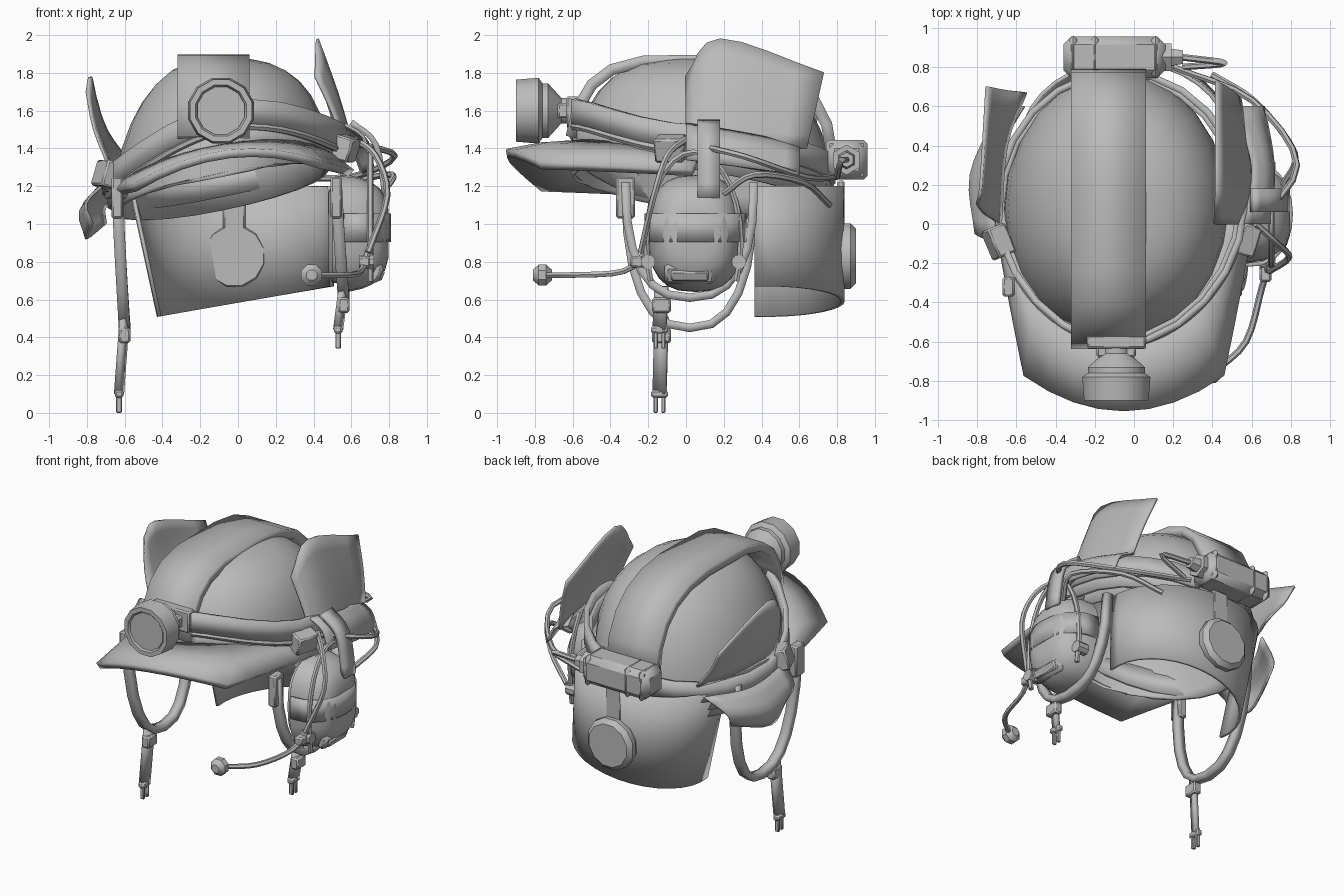
import bpy, bmesh, math
from math import sin, cos, pi
from mathutils import Vector

if "Cube" in bpy.data.objects:
    bpy.data.objects.remove(bpy.data.objects["Cube"])

COLOUR = (.5, .5, .5, 1)
grey = bpy.data.materials.new("plain_grey")
grey.use_nodes = True
grey.diffuse_color = COLOUR
grey.node_tree.nodes["Principled BSDF"].inputs["Base Color"].default_value = COLOUR

ACROSS, ALONG, UP = Vector((1, 0, 0)), Vector((0, 1, 0)), Vector((0, 0, 1))


def finish(ob, angle=35):
    ob.data.materials.clear()
    ob.data.materials.append(grey)
    bpy.ops.object.select_all(action='DESELECT')
    ob.select_set(True)
    bpy.context.view_layer.objects.active = ob
    bpy.ops.object.shade_smooth_by_angle(angle=math.radians(angle))
    return ob


def grid(name, rows, thick=0, wrap=False, caps=False, angle=35):
    """Skin a list of equally long point rows."""
    bm = bmesh.new()
    verts = [[bm.verts.new(point) for point in row] for row in rows]
    count = len(rows[0])
    for lower, upper in zip(verts, verts[1:]):
        for i in range(count if wrap else count - 1):
            j = (i + 1) % count
            bm.faces.new((lower[i], lower[j], upper[j], upper[i]))
    if caps:
        bm.faces.new(verts[0])
        bm.faces.new(verts[-1])
    bmesh.ops.remove_doubles(bm, verts=bm.verts, dist=.0001)
    bmesh.ops.recalc_face_normals(bm, faces=bm.faces)
    mesh = bpy.data.meshes.new(name)
    bm.to_mesh(mesh)
    bm.free()
    ob = bpy.data.objects.new(name, mesh)
    bpy.context.collection.objects.link(ob)
    finish(ob, angle)
    if thick:
        solid = ob.modifiers.new("thickness", 'SOLIDIFY')
        solid.thickness, solid.offset = thick, 0
    return ob


def spline(points, steps=4):
    """Smooth path through a few points."""
    p = [Vector(q) for q in points]
    p = [2 * p[0] - p[1]] + p + [2 * p[-1] - p[-2]]
    path = []
    for before, start, end, after in zip(p, p[1:], p[2:], p[3:]):
        leave, arrive = (end - before) / 2, (after - start) / 2
        for k in range(steps):
            t = k / steps
            ease = t * t * (3 - 2 * t)
            path.append(start.lerp(end, ease) + leave * t * (1 - t) ** 2 - arrive * t * t * (1 - t))
    return path + [p[-2]]


def ribbon(name, path, width, thick, side=UP):
    half = side.normalized() * width / 2
    return grid(name, [[Vector(p) - half for p in path], [Vector(p) + half for p in path]], thick)


def tube(name, path, radius=.017):
    curve = bpy.data.curves.new(name, 'CURVE')
    curve.dimensions = '3D'
    curve.bevel_depth, curve.bevel_resolution, curve.use_fill_caps = radius, 1, True
    line = curve.splines.new('POLY')
    line.points.add(len(path) - 1)
    for knot, p in zip(line.points, path):
        knot.co = (*p, 1)
    ob = bpy.data.objects.new(name, curve)
    bpy.context.collection.objects.link(ob)
    bpy.ops.object.select_all(action='DESELECT')
    ob.select_set(True)
    bpy.context.view_layer.objects.active = ob
    bpy.ops.object.convert(target='MESH')
    return finish(bpy.context.object, 50)


def box(name, location, size, bevel=.01, tilt=0, turn=0):
    bpy.ops.mesh.primitive_cube_add(size=1, location=location, rotation=(0, tilt, turn))
    ob = bpy.context.object
    ob.name = name
    ob.scale = size
    bpy.ops.object.transform_apply(location=False, rotation=False, scale=True)
    edge = ob.modifiers.new("bevel", 'BEVEL')
    edge.width, edge.segments = bevel, 1
    return finish(ob)


def turned(name, centre, axis, profile, sides=12):
    """Lathe a (position, radius) profile about an axis."""
    across = ALONG if axis == ACROSS else ACROSS
    angles = [2 * pi * (i + .5) / sides for i in range(sides)]
    rows = [[Vector(centre) + axis * d + (across * cos(a) + UP * sin(a)) * r for a in angles]
            for d, r in profile]
    return grid(name, rows, wrap=True, caps=True)


def arc(start, end, steps):
    return [math.radians(start + (end - start) * i / steps) for i in range(steps + 1)]


def power(value, exponent):
    return math.copysign(abs(value) ** exponent, value)


def crown_point(around, height):
    """Point on the crown, fuller in front and lower on the right of its rim."""
    spread = power(cos(height), .8 - .2 * max(0, -sin(around)))
    x, y = .56 * spread * cos(around), .68 * spread * sin(around)
    return Vector((x - .09, y + .08, 1.2 + .67 * sin(height) + .2 * x * cos(height)))


# cap crown, open underneath, with a raised centre panel
full_turn = arc(0, 345, 23)
rim = [crown_point(a, 0) - UP * (.03 + .1 * sin(a)) for a in full_turn]
crown = [[crown_point(a, h) for a in full_turn] for h in arc(5, 90, 8)]
grid("crown", [rim] + crown, .02, wrap=True, angle=45)
ridge = [Vector((-.13, .08 - .7 * power(cos(a), .5 if cos(a) > 0 else .75), 1.2 + .67 * power(sin(a), .7)))
         for a in arc(15, 175, 10)]
ribbon("crown_ridge", ridge, .38, .06, ACROSS)

# arched brim with a curved front and straight tapering sides
inner, outer = [], []
for i in range(-8, 9):
    front = max(-1, min(1, i / 4))
    back = max(0, abs(i) / 4 - 1)
    a = i * pi / 16
    inner.append(Vector((.56 * sin(a) - .09, .08 - .66 * cos(a), 1.24 + .1 * sin(a) + .16 * cos(a))))
    outer.append(Vector((front * (.5 + .15 * back) - .05, .18 * front ** 2 + .8 * back - .95,
                         1.37 - .12 * front ** 2 - .04 * back + .06 * front)))
middle = [p.lerp(q, .5) + UP * .015 for p, q in zip(inner, outer)]
grid("brim", [inner, middle, outer], .045)


# sweatband and lamp strap, both following the crown
def band_path(start, end, rise, base, grow=1.05):
    path = []
    for a in arc(start, end, 24):
        c, s = cos(a), sin(a)
        straight = 1.1 if s < 0 else 1
        path.append(Vector((.6 * grow * power(c, straight) - .07, .66 * grow * power(s, straight) + .08,
                            base + .12 * c + rise * max(0, -s) ** 2 - .06 * max(0, s))))
    return path


ribbon("sweatband", band_path(0, 360, .15, 1.28, 1.01), .15, .03)
ribbon("lamp_strap", band_path(0, 360, .24, 1.34), .13, .035)
tube("left_strap_edge", [p - UP * .08 for p in band_path(280, 350, .24, 1.34)], .02)
tube("right_strap_edge", [p - UP * .08 for p in band_path(190, 260, .24, 1.34)], .02)
box("left_strap_clip", (.57, -.08, 1.4), (.1, .16, .13), tilt=.3, turn=-.3)
box("right_strap_clip", (-.69, -.09, 1.26), (.1, .16, .14), tilt=.3, turn=.4)

# head lamp
lamp = Vector((-.09, -.9, 1.6))
turned("lamp_head", lamp, ALONG, ((.02, .13), (0, .14), (0, .17), (.12, .18), (.14, .15),
                                  (.17, .15), (.24, .07), (.32, .07)))
turned("lamp_lens", lamp, ALONG, ((.01, .13), (.03, .13)))
box("lamp_bracket", lamp + ALONG * .3, (.3, .07, .15))
box("lamp_hinge", lamp + ALONG * .26, (.2, .08, .08))
box("lamp_top_bar", lamp + ALONG * .36 + UP * .06, (.3, .04, .04))

# rear battery pack with ribs, plug and cable
pack = Vector((-.1, .85, 1.34))
box("battery_pack", pack, (.52, .21, .2), .04)
for offset in (-.21, -.1, .21):
    box("battery_rib", pack + ACROSS * offset, (.04, .22, .21), .04)
turned("battery_plug", pack + ACROSS * .24, ACROSS, ((0, .08), (.05, .08), (.05, .05), (.11, .04)), 6)
tube("battery_cable", spline([pack + ACROSS * .34, (.46, .82, 1.33), (.25, .8, 1.25)]))

# neck guard shell with a round rear vent
guard = []
for drop in (0, .5, 1):
    row = []
    for a in arc(-8, 188, 18):
        c, s = cos(a), sin(a)
        bottom = .59 + .08 * c
        row.append((.53 * c - .04 + drop * (.08 - .07 * c), .42 + .41 * s, 1.2 + (bottom - 1.2) * drop))
    guard.append(row)
grid("neck_guard", guard, .02)
turned("rear_vent", (-.02, .8, .83), ALONG, ((0, .16), (.04, .18), (.07, .18), (.1, .15)))
box("vent_hanger", (-.02, .82, 1.1), (.12, .04, .26))


# raised cloth flaps and hanging corners
def cloth(name, bulge, bottom, top):
    low, high = spline(bottom), spline(top)
    middle = [p.lerp(q, .5) + Vector(bulge) for p, q in zip(low, high)]
    columns = [spline(column, 3) for column in zip(low, middle, high)]
    return grid(name, columns, .016, angle=50)


cloth("left_flap", (.01, 0, 0),
      [(.57, 0, 1.4), (.61, .2, 1.4), (.54, .64, 1.4)],
      [(.41, 0, 1.78), (.42, .18, 1.98), (.42, .73, 1.8)])
cloth("right_flap", (-.02, 0, 0),
      [(-.68, 0, 1.3), (-.65, .4, 1.3), (-.55, .67, 1.3)],
      [(-.8, .1, 1.7), (-.78, .2, 1.78), (-.75, .7, 1.6)])
cloth("left_cloth_corner", (.03, 0, .03),
      [(.7, 0, 1.34), (.71, .3, 1.3), (.66, .6, 1.26)],
      [(.56, 0, 1.53), (.6, .3, 1.48), (.5, .6, 1.42)])
cloth("right_cloth_corner", (-.07, 0, 0),
      [(-.77, 0, 1), (-.8, .2, .92), (-.7, .5, 1)],
      [(-.7, -.1, 1.22), (-.72, .3, 1.2), (-.56, .6, 1.2)])


# ear cup on the left side, built from rounded outlines
def outline(x, scale):
    return [(x, .05 + .25 * scale * power(cos(a), .75), .95 + .31 * scale * power(sin(a), .75))
            for a in full_turn]


shell = [outline(.54 + .26 * sin(a), power(cos(a), .5)) for a in arc(0, 80, 6)]
grid("ear_cup", shell, wrap=True, caps=True, angle=45)
grid("ear_cushion", [outline(.48, .7), outline(.5, .85), outline(.55, .85)], wrap=True, caps=True)
ribbon("cup_band", [(.56 + .24 * power(sin(a), .7), .05 + .26 * cos(a), .98) for a in arc(0, 180, 12)],
       .15, .02)
box("cup_slot_frame", (.73, .02, .74), (.06, .27, .11), .02, tilt=.4)
box("cup_slot", (.75, .02, .73), (.04, .2, .06), tilt=.4)
ribbon("cup_hanger", spline([(.6, .12, 1.54), (.73, .12, 1.42), (.78, .12, 1.14)]), .12, .03, ALONG)

# ear cup wire yoke and cables
tube("cup_yoke", [(.7, .04 + .25 * cos(a), .9 + .48 * sin(a)) for a in arc(-25, 205, 18)])
for y in (-.2, .28):
    turned("yoke_joint", (.68, y, .8), ACROSS, ((-.04, .04), (.04, .04)), 8)
tube("upper_cable", spline([(.62, 0, 1.43), (.83, .3, 1.36), (.6, .63, 1.25), (.2, .8, 1.25)]))
tube("lower_cable", spline([(.76, .2, 1.16), (.82, .36, 1.26), (.62, .62, 1.22), (.4, .76, 1.1)]))
tube("mic_cable", spline([(.69, -.24, .85), (.79, -.17, 1.15), (.73, -.1, 1.36), (.62, 0, 1.45)]))

# microphone boom
tube("mic_boom", spline([(.69, -.2, .86), (.65, -.33, .75), (.57, -.6, .73), (.4, -.76, .73)]))
box("boom_joint", (.67, -.25, .8), (.06, .09, .06))
turned("microphone", (.39, -.76, .73), ALONG, ((-.05, .03), (-.02, .06), (.02, .06), (.05, .03)), 8)


# chin straps with dangling ends and buckles
def chin_strap(side, x, low, tail):
    loop = [(x + .04 * abs(sin(a)), .02 + .34 * power(cos(a), .8), 1.22 - (1.22 - low) * power(-sin(a), .8))
            for a in arc(180, 360, 12)]
    ribbon(side + "_chin_loop", loop, .06, .045, ACROSS)
    box(side + "_loop_slider", (x, -.32, 1.14), (.06, .1, .22))
    top, end = Vector((x + .04, -.13, low + .06)), Vector((x + .01, -.14, tail + .1))
    ribbon(side + "_strap_tail", [top, end], .07, .03, ALONG + ACROSS * .4)
    box(side + "_tail_slider", top - UP * .1, (.06, .1, .08))
    box(side + "_tail_buckle", end, (.045, .09, .04))
    for shift in (-.02, .02):
        box(side + "_buckle_prong", end + ALONG * shift - UP * .055, (.03, .022, .09), .005)


chin_strap("right", -.64, .45, 0)
chin_strap("left", .52, .61, .34)
